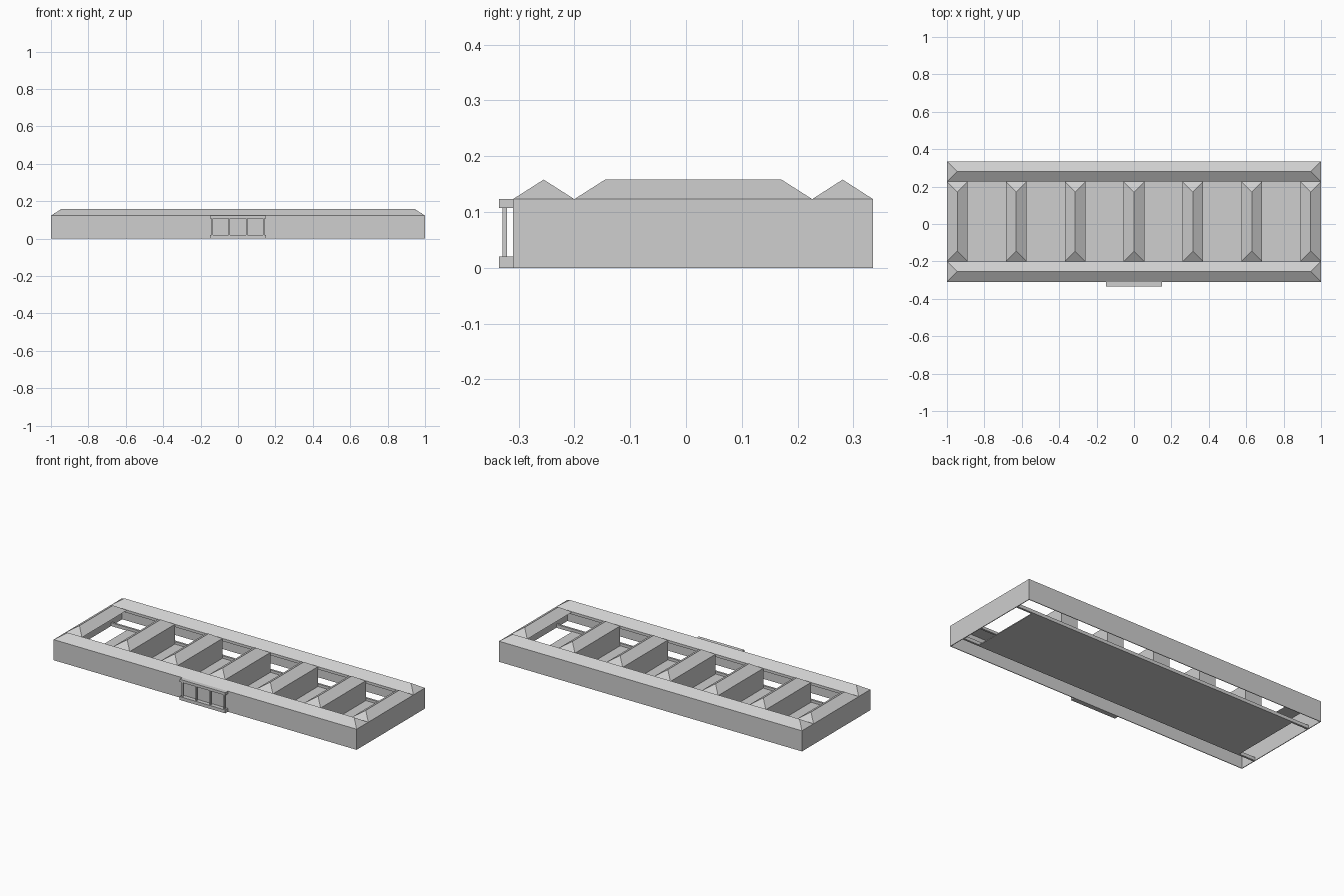
import bpy
import bmesh

if "Cube" in bpy.data.objects:
    bpy.data.objects.remove(bpy.data.objects["Cube"])

# Single stone colour
stone = bpy.data.materials.new("pale_grey")
stone.use_nodes = True
grey = (0.62, 0.62, 0.62, 1)
stone.diffuse_color = grey
stone.node_tree.nodes["Principled BSDF"].inputs["Base Color"].default_value = grey

# Plan lines and heights shared by all parts
FRONT, BACK = -0.31, 0.335
COURT_FRONT, COURT_BACK = -0.20, 0.226
WING = 0.11
EAVE, RIDGE = 0.123, 0.158
END = 1.0 - WING
WALL = 0.004
STEP = 0.02
LINTEL = 0.107


def finish(name, bm):
    bmesh.ops.recalc_face_normals(bm, faces=bm.faces[:])
    mesh = bpy.data.meshes.new(name)
    bm.to_mesh(mesh)
    bm.free()
    mesh.materials.append(stone)
    obj = bpy.data.objects.new(name, mesh)
    bpy.context.collection.objects.link(obj)
    return obj


def box(name, x0, x1, y0, y1, z0, z1):
    bm = bmesh.new()
    bmesh.ops.create_cube(bm, size=1)
    for v in bm.verts:
        v.co.x = x1 if v.co.x > 0 else x0
        v.co.y = y1 if v.co.y > 0 else y0
        v.co.z = z1 if v.co.z > 0 else z0
    return finish(name, bm)


def hip_roof(name, x0, x1, y0, y1):
    """Closed hipped roof with its ridge along the longer side."""
    bm = bmesh.new()
    half = min(x1 - x0, y1 - y0) / 2
    a, b, c, d = [bm.verts.new((x, y, EAVE))
                  for x, y in ((x0, y0), (x1, y0), (x1, y1), (x0, y1))]
    p = bm.verts.new((x0 + half, y0 + half, RIDGE))
    q = bm.verts.new((x1 - half, y1 - half, RIDGE))
    if x1 - x0 > y1 - y0:
        faces = ((a, b, q, p), (c, d, p, q), (b, c, q), (d, a, p))
    else:
        faces = ((b, c, q, p), (d, a, p, q), (a, b, p), (c, d, q))
    for f in faces + ((d, c, b, a),):
        bm.faces.new(f)
    return finish(name, bm)


# Outer walls
box("front_wall", -1, 1, FRONT, FRONT + WALL, 0, EAVE)
box("back_wall", -1, 1, BACK - WALL, BACK, 0, EAVE)
for side, s in (("left", 1), ("right", -1)):
    xs = sorted((s, s * (1 - WALL)))
    box(side + "_wall", *xs, FRONT, BACK, 0, EAVE)

# Long front and back gallery roofs
hip_roof("front_roof", -1, 1, FRONT, COURT_FRONT)
hip_roof("back_roof", -1, 1, COURT_BACK, BACK)

# Seven cross wings: the end ones are open galleries, the others are solid
for i in range(7):
    x = (i - 3) * (1 - WING / 2) / 3
    x0, x1 = x - WING / 2, x + WING / 2
    hip_roof(f"wing_roof_{i + 1}", x0, x1, COURT_FRONT, COURT_BACK)
    if 0 < i < 6:
        box(f"wing_{i + 1}", x0, x1, COURT_FRONT, COURT_BACK, 0.002, EAVE)

# Courtyard floor
box("court_floor", -END, END, COURT_FRONT, COURT_BACK, 0, 0.005)

# Low steps and lintels where the galleries open to the courts
EDGE = 0.012
for side, y0 in (("front", COURT_FRONT - EDGE), ("back", COURT_BACK)):
    box(side + "_step", -1, 1, y0, y0 + EDGE, 0, STEP)
    box(side + "_lintel", -1, 1, y0, y0 + EDGE, LINTEL, EAVE)

# Front porch with four slim columns
PORCH = 0.15
PORCH_Y = -0.335
box("porch_base", -PORCH, PORCH, PORCH_Y, FRONT, 0, STEP)
box("porch_top", -PORCH, PORCH, PORCH_Y, FRONT, LINTEL, EAVE)
for i in range(4):
    x = (i - 1.5) * 0.092
    box(f"porch_column_{i + 1}", x - 0.004, x + 0.004,
        -0.329, -0.321, STEP, LINTEL)
